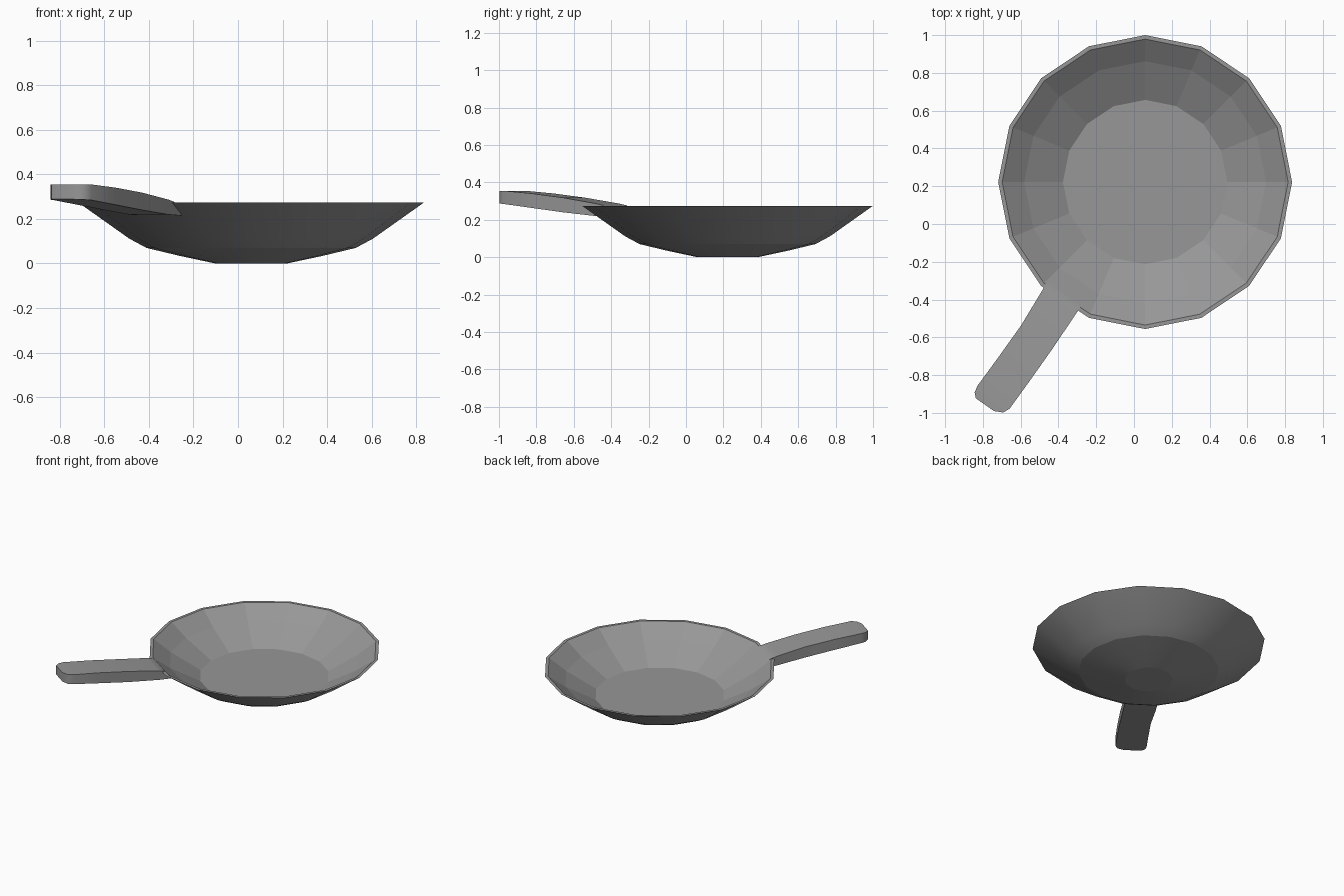
import bpy, bmesh, math
from mathutils import Vector

if "Cube" in bpy.data.objects:
    bpy.data.objects.remove(bpy.data.objects["Cube"])

SIDES = 16
CENTRE = Vector((0.059, 0.222, 0))

iron = bpy.data.materials.new("dark_iron")
iron.diffuse_color = (0.31, 0.31, 0.31, 1)
iron.use_nodes = True
iron.node_tree.nodes["Principled BSDF"].inputs["Base Color"].default_value = iron.diffuse_color


def finish(bm, name):
    bmesh.ops.recalc_face_normals(bm, faces=bm.faces)
    mesh = bpy.data.meshes.new(name)
    bm.to_mesh(mesh)
    bm.free()
    mesh.materials.append(iron)
    obj = bpy.data.objects.new(name, mesh)
    bpy.context.collection.objects.link(obj)
    return obj


def bridge(bm, a, b, smooth=False):
    n = len(a)
    for i in range(n):
        j = (i + 1) % n
        bm.faces.new((a[i], a[j], b[j], b[i])).smooth = smooth


# Pan bowl: closed profile (radius, height), smooth outside and faceted inside
outer = [(0.16, 0.0), (0.32, 0.034), (0.47, 0.07), (0.548, 0.112), (0.778, 0.275)]
inner = [(0.757, 0.275), (0.64, 0.19), (0.435, 0.078)]
bm = bmesh.new()
rings = []
for r, z in outer + inner:
    angles = [2 * math.pi * k / SIDES for k in range(SIDES)]
    rings.append([bm.verts.new(CENTRE + Vector((r * math.cos(a), r * math.sin(a), z)))
                  for a in angles])
for i in range(len(rings) - 1):
    bridge(bm, rings[i], rings[i + 1], smooth=i < len(outer) - 1)
bm.faces.new(rings[0]).smooth = True
bm.faces.new(rings[-1])
# crisp creases around the foot and below the flared wall
for ring in (rings[0], rings[2]):
    for i in range(SIDES):
        bm.edges.get((ring[i], ring[(i + 1) % SIDES])).smooth = False
finish(bm, "pan_bowl")

# Handle: cross-sections (distance, left offset, right offset, top z, bottom z)
root = Vector((-0.385, -0.395, 0))
along = Vector((-0.573, -0.819, 0)).normalized()
side = Vector((along.y, -along.x, 0))
sections = [
    (-0.018, 0.112, -0.108, 0.277, 0.215),
    (0.03, 0.107, -0.110, 0.287, 0.220),
    (0.24, 0.093, -0.114, 0.318, 0.240),
    (0.45, 0.095, -0.113, 0.341, 0.264),
    (0.634, 0.099, -0.110, 0.355, 0.285),
    (0.670, 0.091, -0.094, 0.355, 0.287),
    (0.692, 0.068, -0.050, 0.355, 0.289),
]
bm = bmesh.new()
loops = []
for i, (t, left, right, top, bottom) in enumerate(sections):
    # the root slants inwards underneath so that it stays inside the bowl wall
    low_t = t - 0.06 if i == 0 else t
    pts = [(t, left, top), (t, right, top), (low_t, right, bottom), (low_t, left, bottom)]
    loops.append([bm.verts.new(root + along * d + side * s + Vector((0, 0, z)))
                  for d, s, z in pts])
for a, b in zip(loops, loops[1:]):
    bridge(bm, a, b, smooth=True)
bm.faces.new(loops[0])
bm.faces.new(loops[-1])
handle = finish(bm, "handle")
bpy.context.view_layer.objects.active = handle
handle.select_set(True)
bpy.ops.object.shade_smooth_by_angle(angle=math.radians(40))
